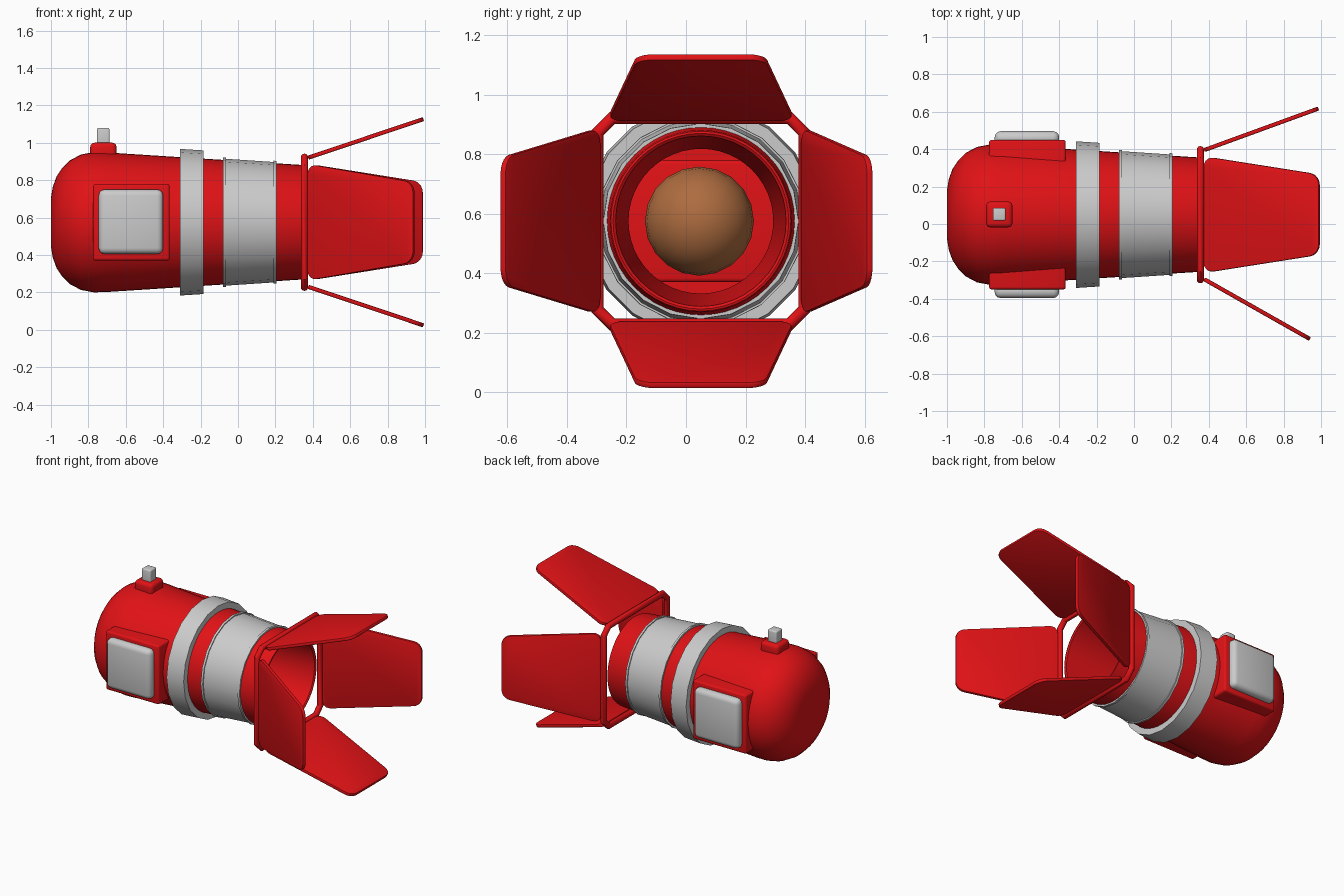
import bpy, bmesh
from math import sin, cos, pi, radians
from mathutils import Vector

if "Cube" in bpy.data.objects:
    bpy.data.objects.remove(bpy.data.objects["Cube"])

CY, CZ = 0.05, 0.575          # lamp axis runs along x through this point


def colour(name, rgb):
    m = bpy.data.materials.new(name)
    m.diffuse_color = (*rgb, 1)
    m.use_nodes = True
    m.node_tree.nodes["Principled BSDF"].inputs["Base Color"].default_value = m.diffuse_color
    return m


RED = colour("red_paint", (0.75, 0.006, 0.008))
AMBER = colour("amber_bulb", (0.42, 0.15, 0.05))


def finish(name, bm, mat=None, angle=35):
    bmesh.ops.remove_doubles(bm, verts=bm.verts, dist=1e-5)
    bmesh.ops.recalc_face_normals(bm, faces=bm.faces)
    me = bpy.data.meshes.new(name)
    bm.to_mesh(me)
    bm.free()
    ob = bpy.data.objects.new(name, me)
    bpy.context.collection.objects.link(ob)
    if mat:
        me.materials.append(mat)
    bpy.ops.object.select_all(action='DESELECT')
    ob.select_set(True)
    bpy.context.view_layer.objects.active = ob
    bpy.ops.object.shade_smooth_by_angle(angle=radians(angle))
    return ob


def lathe(name, profile, segs, mat=None, closed=False):
    """Revolve (x, radius) points round the lamp axis."""
    bm = bmesh.new()
    rings = []
    for i in range(segs):
        a = 2 * pi * i / segs
        rings.append([bm.verts.new((x, CY + r * cos(a), CZ + r * sin(a))) for x, r in profile])
    n = len(profile)
    for i in range(segs):
        p, q = rings[i], rings[(i + 1) % segs]
        for j in range(n if closed else n - 1):
            k = (j + 1) % n
            bm.faces.new((p[j], p[k], q[k], q[j]))
    bmesh.ops.dissolve_degenerate(bm, edges=bm.edges, dist=1e-6)
    return finish(name, bm, mat)


def box(name, lo, hi, bevel, mat=None, segs=3):
    lo, hi = Vector(lo), Vector(hi)
    bm = bmesh.new()
    bmesh.ops.create_cube(bm, size=1)
    for v in bm.verts:
        v.co = (lo + hi) / 2 + v.co * (hi - lo)
    bmesh.ops.bevel(bm, geom=bm.edges[:], offset=bevel, segments=segs, profile=0.5, affect='EDGES')
    return finish(name, bm, mat)


def flap(name, out, tangent, angle, length=0.65):
    """Barn door: rounded trapezoid hinged on the frame, swung outward."""
    out, tangent = Vector(out), Vector(tangent)
    a = radians(angle)
    along = Vector((cos(a), 0, 0)) + out * sin(a)
    normal = along.cross(tangent)
    hinge = Vector((0.375, CY, CZ)) + out * 0.345
    bm = bmesh.new()
    vs = [bm.verts.new(hinge + along * u + tangent * v - normal * 0.011)
          for u, v in ((0, -0.312), (length, -0.215), (length, 0.215), (0, 0.312))]
    bm.faces.new(vs)
    bmesh.ops.bevel(bm, geom=bm.verts[:], offset=0.055, segments=5, profile=0.5, affect='VERTICES')
    res = bmesh.ops.extrude_face_region(bm, geom=bm.faces[:])
    new = [g for g in res['geom'] if isinstance(g, bmesh.types.BMVert)]
    bmesh.ops.translate(bm, verts=new, vec=normal * 0.022)
    bmesh.ops.recalc_face_normals(bm, faces=bm.faces)
    rim = [e for e in bm.edges if e.calc_face_angle(0) > 1.2]
    bmesh.ops.bevel(bm, geom=rim, offset=0.005, segments=2, profile=0.5, affect='EDGES')
    return finish(name, bm, RED)


# Housing: domed back, tapered barrel, rolled lip and inner reflector cone
lathe("housing", [(-1, 0), (-1, 0.13), (-0.99, 0.19), (-0.97, 0.245), (-0.94, 0.29),
                  (-0.9, 0.33), (-0.84, 0.362), (-0.77, 0.375), (-0.7, 0.373),
                  (0.345, 0.306), (0.358, 0.302), (0.36, 0.295), (0.353, 0.286),
                  (-0.25, 0.243), (-0.5, 0.243), (-0.5, 0)], 48, RED)

# Grey clamping ring and grey sleeve with raised lips
lathe("clamp_ring", [(-0.31, 0.34), (-0.31, 0.392), (-0.185, 0.384), (-0.185, 0.33)], 20, closed=True)
lathe("sleeve", [(-0.08, 0.32), (-0.08, 0.347), (-0.065, 0.346), (-0.065, 0.339),
                 (0.19, 0.322), (0.19, 0.329), (0.205, 0.328), (0.205, 0.305)], 20, closed=True)

# Bulb
bm = bmesh.new()
bmesh.ops.create_uvsphere(bm, u_segments=20, v_segments=12, radius=0.183)
for v in bm.verts:
    v.co = Vector((v.co.z - 0.1, v.co.x + CY - 0.005, v.co.y + CZ))
finish("bulb", bm, AMBER)

# Side housing block running through the body, with a grey cover on each side
box("side_block", (-0.775, CY - 0.4, 0.37), (-0.365, CY + 0.4, 0.78), 0.014, RED)
for side, s in (("front", -1), ("back", 1)):
    ys = sorted((CY + s * 0.37, CY + s * 0.446))
    box(side + "_cover", (-0.745, ys[0], 0.405), (-0.4, ys[1], 0.75), 0.032)

# Switch on top
box("switch_base", (-0.79, -0.018, 0.9), (-0.65, 0.12, 1.0), 0.022, RED)
box("switch_knob", (-0.755, 0.018, 0.97), (-0.687, 0.086, 1.078), 0.008)

# Barn door frame: tube swept round a square with cut corners
h, c = 0.347, 0.05
path = [(h, h - c), (h - c, h), (c - h, h), (-h, h - c),
        (-h, c - h), (c - h, -h), (h - c, -h), (h, c - h)]
bm = bmesh.new()
rings = []
for i, p in enumerate(path):
    p = Vector(p)
    d0 = (p - Vector(path[i - 1])).normalized()
    d1 = (Vector(path[(i + 1) % 8]) - p).normalized()
    n0, n1 = Vector((d0.y, -d0.x)), Vector((d1.y, -d1.x))
    m = (n0 + n1).normalized()
    m /= m.dot(n0)                      # mitre at the corner
    ring = []
    for k in range(10):
        a = 2 * pi * k / 10
        q = p + m * (0.02 * cos(a))
        ring.append(bm.verts.new((0.355 + 0.02 * sin(a), CY + q.x, CZ + q.y)))
    rings.append(ring)
for i in range(8):
    p, q = rings[i], rings[(i + 1) % 8]
    for k in range(10):
        j = (k + 1) % 10
        bm.faces.new((p[k], p[j], q[j], q[k]))
finish("door_frame", bm, RED, 40)

# Four barn doors
flap("top_door", (0, 0, 1), (0, 1, 0), 18.5)
flap("bottom_door", (0, 0, -1), (0, 1, 0), 18.5)
flap("back_door", (0, 1, 0), (0, 0, 1), 20)
flap("front_door", (0, -1, 0), (0, 0, 1), 29.5)
